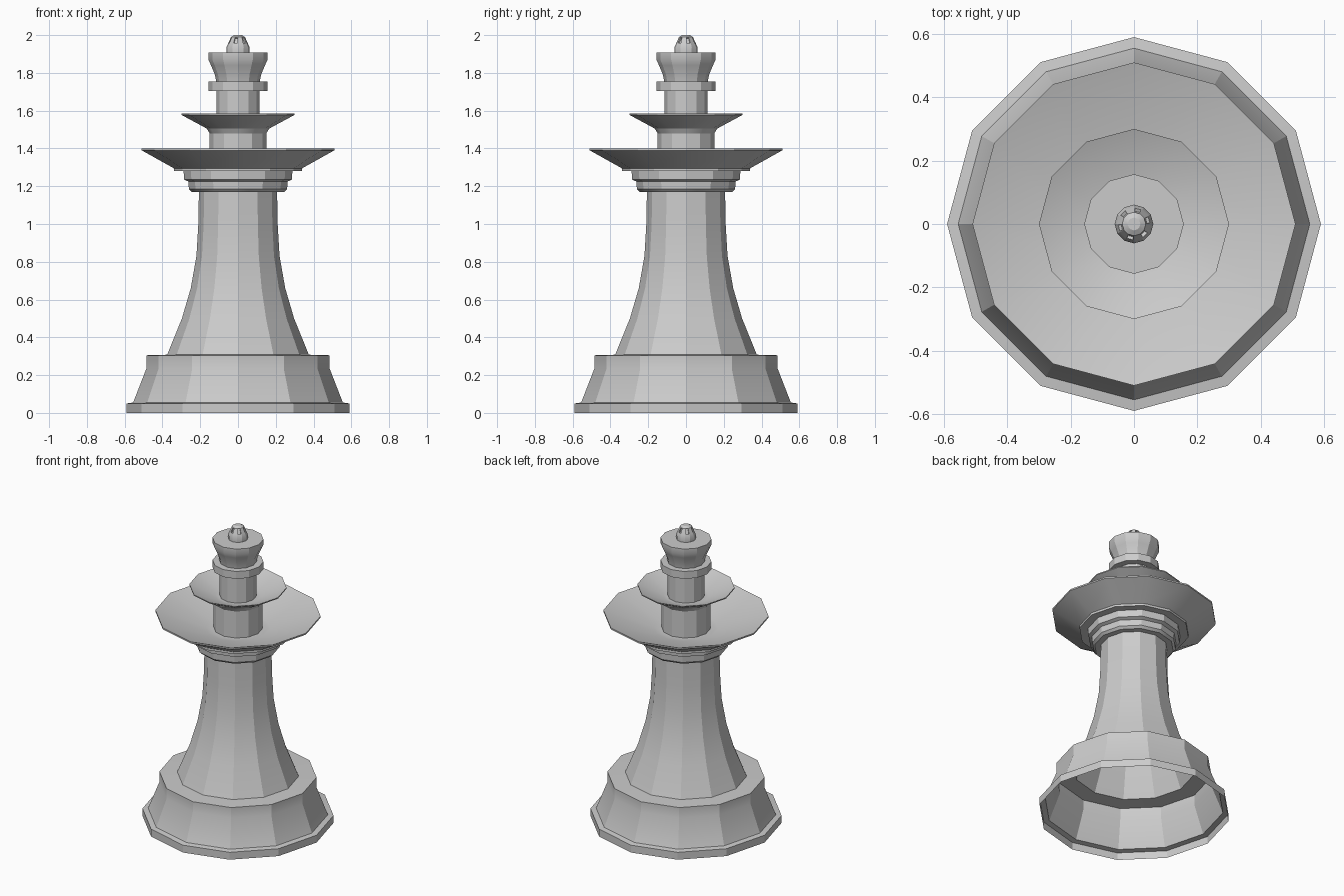
import bpy, bmesh
from math import sin, cos, pi, radians

if "Cube" in bpy.data.objects:
    bpy.data.objects.remove(bpy.data.objects["Cube"])

SIDES = 12


def lathe(name, profile, cap=False, slots=None):
    """Revolve (radius, z) points, listed bottom to top, into a 12-sided shell."""
    bm = bmesh.new()
    rings = [[bm.verts.new((r * cos(2 * pi * i / SIDES), r * sin(2 * pi * i / SIDES), z))
              for i in range(SIDES)] for r, z in profile]
    rows = []
    for a, b in zip(rings, rings[1:]):
        rows.append([bm.faces.new((a[i], a[(i + 1) % SIDES], b[(i + 1) % SIDES], b[i]))
                     for i in range(SIDES)])
    if cap:
        bm.faces.new(rings[-1])
    # Recess every second face of one row
    if slots is not None:
        bm.normal_update()
        bmesh.ops.inset_individual(bm, faces=rows[slots][::2], thickness=0.004, depth=0)
        bmesh.ops.inset_individual(bm, faces=rows[slots][::2], thickness=0.0005, depth=-0.01)
    mesh = bpy.data.meshes.new(name)
    bm.to_mesh(mesh)
    bm.free()
    ob = bpy.data.objects.new(name, mesh)
    bpy.context.collection.objects.link(ob)
    bpy.ops.object.select_all(action='DESELECT')
    ob.select_set(True)
    bpy.context.view_layer.objects.active = ob
    bpy.ops.object.shade_smooth_by_angle(angle=radians(26))
    return ob


# Stepped foot, hollow and open underneath
lathe("base", [(0.59, 0), (0.59, 0.05), (0.555, 0.055), (0.485, 0.235),
               (0.485, 0.305), (0.375, 0.308)])

# Tapering column
lathe("column", [(0.375, 0.308), (0.297, 0.50), (0.25, 0.66), (0.22, 0.83),
                 (0.21, 1.0), (0.207, 1.17)])

# Stepped collar under the wide dish
lathe("collar", [(0.207, 1.17), (0.245, 1.17), (0.26, 1.185), (0.263, 1.225),
                 (0.285, 1.235), (0.288, 1.28), (0.34, 1.28)])

# Wide dish, outer and inner surface
lathe("wide_dish", [(0.34, 1.28), (0.34, 1.295), (0.51, 1.39), (0.51, 1.40),
                    (0.20, 1.30), (0.15, 1.30)])

# Lower neck and small dish
lathe("lower_neck", [(0.15, 1.30), (0.15, 1.48), (0.165, 1.505)])
lathe("small_dish", [(0.165, 1.505), (0.30, 1.578), (0.30, 1.585),
                     (0.14, 1.52), (0.113, 1.52)])

# Upper neck with its ring
lathe("upper_neck", [(0.113, 1.52), (0.113, 1.705)])
lathe("neck_ring", [(0.113, 1.705), (0.157, 1.705), (0.157, 1.755), (0.115, 1.755)])

# Flared head
lathe("head", [(0.115, 1.755), (0.122, 1.79), (0.143, 1.84), (0.157, 1.87),
               (0.157, 1.907), (0.06, 1.907)])

# Slotted finial
lathe("finial", [(0.06, 1.907), (0.061, 1.935), (0.052, 1.957), (0.037, 1.99),
                 (0.02, 2.0)], cap=True, slots=2)
